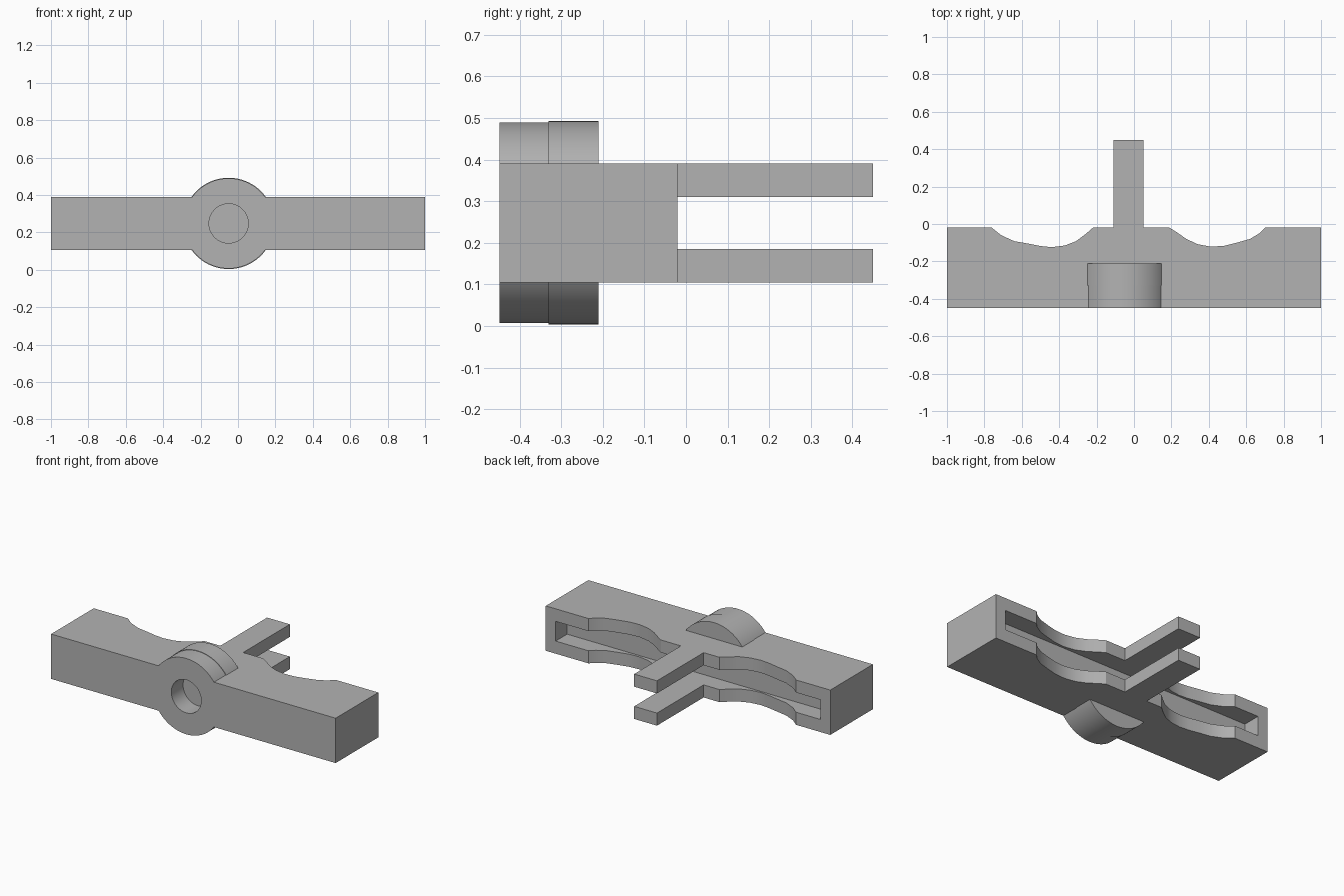
import bpy
import bmesh
import math
from mathutils import Matrix, Vector

if "Cube" in bpy.data.objects:
    bpy.data.objects.remove(bpy.data.objects["Cube"], do_unlink=True)

FRONT, BACK, TIP = -0.448, -0.02, 0.449
BOTTOM, TOP = 0.105, 0.39
BOSS_X, BOSS_Z = -0.05, 0.248

grey = bpy.data.materials.new("plain grey")
grey.use_nodes = True
colour = (0.45, 0.45, 0.45, 1)
grey.diffuse_color = colour
grey.node_tree.nodes["Principled BSDF"].inputs["Base Color"].default_value = colour


def finish(bm, name):
    bmesh.ops.recalc_face_normals(bm, faces=bm.faces)
    mesh = bpy.data.meshes.new(name)
    bm.to_mesh(mesh)
    bm.free()
    mesh.materials.append(grey)
    obj = bpy.data.objects.new(name, mesh)
    bpy.context.collection.objects.link(obj)
    return obj


def prism(name, outline, z0, z1):
    bm = bmesh.new()
    face = bm.faces.new([bm.verts.new((x, y, z0)) for x, y in outline])
    new = bmesh.ops.extrude_face_region(bm, geom=[face])["geom"]
    bmesh.ops.translate(bm, vec=(0, 0, z1 - z0),
                        verts=[v for v in new if isinstance(v, bmesh.types.BMVert)])
    return finish(bm, name)


def cylinder(name, radius, y0, y1):
    bm = bmesh.new()
    place = (Matrix.Translation(Vector((BOSS_X, (y0 + y1) / 2, BOSS_Z)))
             @ Matrix.Rotation(math.pi / 2, 4, "X"))
    bmesh.ops.create_cone(bm, cap_ends=True, segments=96, radius1=radius,
                          radius2=radius, depth=y1 - y0, matrix=place)
    return finish(bm, name)


def combine(target, tool, operation):
    mod = target.modifiers.new(tool.name, "BOOLEAN")
    mod.operation, mod.solver, mod.object = operation, "EXACT", tool
    bpy.context.view_layer.objects.active = target
    bpy.ops.object.modifier_apply(modifier=mod.name)
    bpy.data.objects.remove(tool, do_unlink=True)


# Bar outline with two scooped coves and the central arm at the back
right_cove = [(0.70, BACK), (0.67, -0.05), (0.62, -0.08), (0.55, -0.10), (0.48, -0.117),
              (0.41, -0.121), (0.34, -0.108), (0.28, -0.08), (0.23, -0.045), (0.19, BACK)]
left_cove = [(-0.22, BACK), (-0.26, -0.055), (-0.31, -0.092), (-0.37, -0.115), (-0.44, -0.124),
             (-0.50, -0.118), (-0.57, -0.104), (-0.64, -0.092), (-0.71, -0.06), (-0.76, BACK)]
arm = [(0.05, BACK), (0.05, TIP), (-0.11, TIP), (-0.11, BACK)]
outline = ([(-1, FRONT), (1, FRONT), (1, BACK)] + right_cove + arm + left_cove
           + [(-1, BACK)])
bar = prism("slotted_bar", outline, BOTTOM, TOP)

# Long slot that opens the back and splits the arm into two prongs
slot = prism("slot", [(-0.93, -0.135), (0.93, -0.135), (0.93, 0.6), (-0.93, 0.6)],
             0.185, 0.31)
combine(bar, slot, "DIFFERENCE")

# Round boss in two slightly different radii, with a blind hole in its front
combine(bar, cylinder("boss_front", 0.241, FRONT, -0.32), "UNION")
combine(bar, cylinder("boss_back", 0.244, -0.33, -0.21), "UNION")
combine(bar, cylinder("hole", 0.105, -0.6, -0.33), "DIFFERENCE")

# Smooth the curved walls and keep the corners crisp
bpy.ops.object.select_all(action="DESELECT")
bar.select_set(True)
bpy.context.view_layer.objects.active = bar
bpy.ops.object.shade_smooth_by_angle(angle=math.radians(25))
